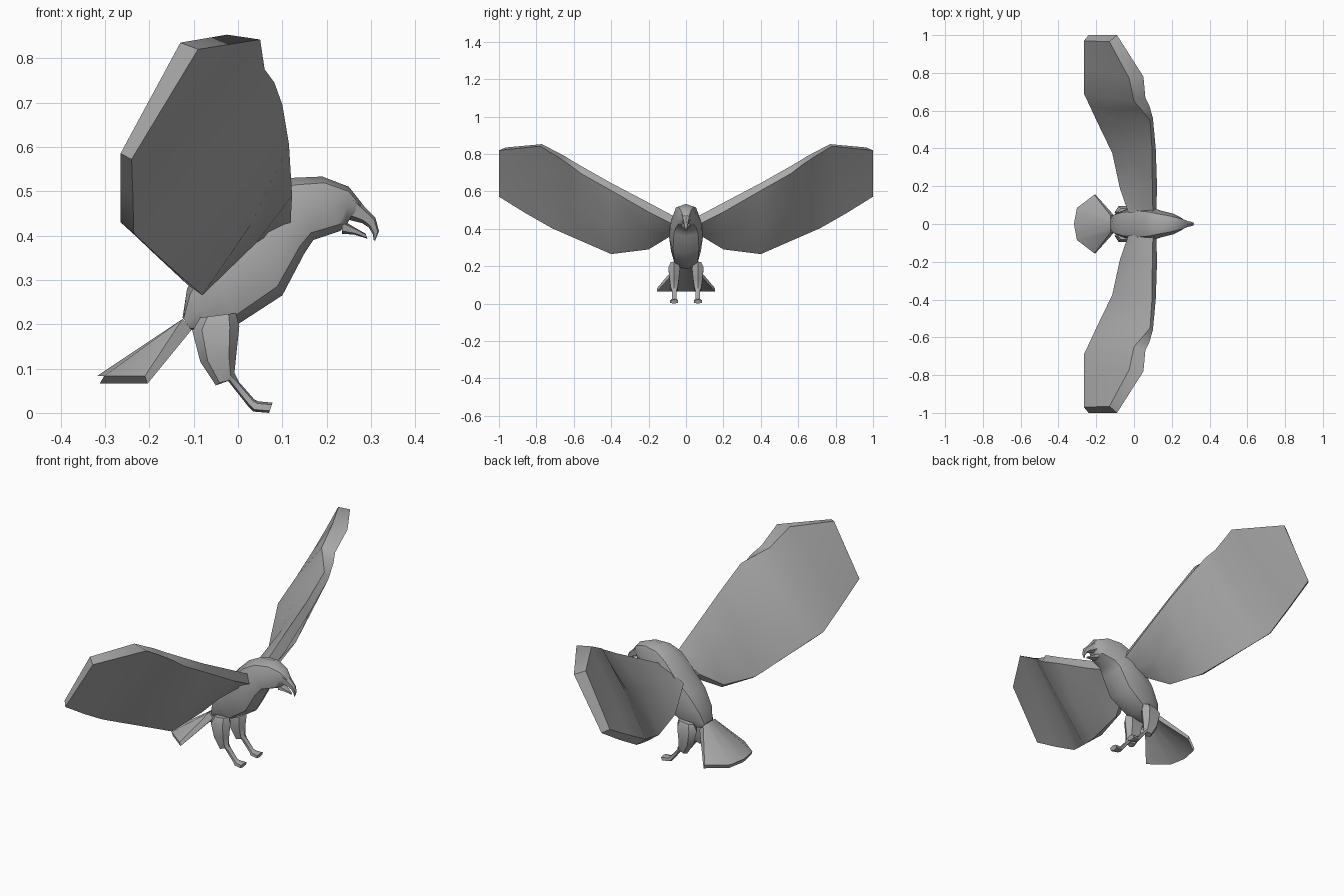
import bpy, bmesh, math
from mathutils import Vector

cube = bpy.data.objects.get("Cube")
if cube:
    bpy.data.objects.remove(cube, do_unlink=True)

grey = bpy.data.materials.new("plumage_grey")
grey.use_nodes = True
colour = (0.4, 0.4, 0.4, 1)
grey.diffuse_color = colour
grey.node_tree.nodes["Principled BSDF"].inputs["Base Color"].default_value = colour


def loft(name, rings, mirror=False, angle=42):
    """Skin a list of equal-length point rings and cap both ends."""
    bm = bmesh.new()
    loops = [[bm.verts.new(p) for p in ring] for ring in rings]
    for a, b in zip(loops, loops[1:]):
        for i in range(len(a)):
            j = (i + 1) % len(a)
            bm.faces.new((a[i], a[j], b[j], b[i]))
    bm.faces.new(loops[0])
    bm.faces.new(loops[-1])
    bmesh.ops.recalc_face_normals(bm, faces=bm.faces)
    mesh = bpy.data.meshes.new(name)
    bm.to_mesh(mesh)
    bm.free()
    obj = bpy.data.objects.new(name, mesh)
    bpy.context.collection.objects.link(obj)
    mesh.materials.append(grey)
    if mirror:
        mod = obj.modifiers.new("mirror", 'MIRROR')
        mod.use_axis = (False, True, False)
        mod.use_mirror_merge = False
    bpy.ops.object.select_all(action='DESELECT')
    obj.select_set(True)
    bpy.context.view_layer.objects.active = obj
    bpy.ops.object.shade_smooth_by_angle(angle=math.radians(angle))


def soften(value, power=.75):
    """Push a sine or cosine outwards for a squarer section."""
    return math.copysign(abs(value) ** power, value)


def tube(name, sections, sides=8, y=0, mirror=False):
    """Loft rounded sections given as upper x, z, lower x, z and half width."""
    rings = []
    for ux, uz, lx, lz, half in sections:
        ring = []
        for i in range(sides):
            t = math.tau * i / sides
            k = (1 + soften(math.cos(t))) / 2
            ring.append((lx + (ux - lx) * k, y + half * soften(math.sin(t)), lz + (uz - lz) * k))
        rings.append(ring)
    loft(name, rings, mirror)


# Body, neck and head
tube("body", [
    (-.125, .215, -.105, .187, .04),
    (-.115, .28, -.05, .185, .062),
    (-.07, .36, .0, .2, .08),
    (.0, .44, .1, .265, .09),
    (.06, .5, .15, .36, .084),
    (.12, .53, .17, .39, .07),
    (.19, .533, .23, .41, .054),
    (.25, .51, .243, .42, .036),
    (.28, .472, .25, .435, .02),
])

# Hooked beak
tube("upper_beak", [
    (.265, .49, .24, .438, .028),
    (.287, .463, .28, .428, .017),
    (.31, .44, .295, .418, .012),
    (.318, .41, .304, .403, .007),
    (.309, .388, .306, .39, .002),
], sides=6)
tube("lower_beak", [
    (.235, .435, .235, .404, .026),
    (.26, .42, .262, .402, .015),
    (.288, .404, .292, .393, .005),
], sides=6)

# Legs and feet
tube("legs", [
    (-.005, .225, -.085, .215, .02),
    (.003, .195, -.103, .185, .035),
    (-.004, .13, -.085, .115, .027),
    (-.008, .09, -.05, .062, .02),
    (.002, .07, -.024, .074, .014),
    (.037, .03, .022, .016, .012),
    (.046, .026, .034, .003, .018),
    (.078, .023, .07, .0, .024),
], sides=6, y=.063, mirror=True)

# Fan tail
fan = [(-.21, -.155), (-.302, -.085), (-.318, 0), (-.302, .085), (-.21, .155)]
root = [-.045, -.024, 0, .024, .045]
loft("tail", [
    [(-.125, y, .212) for y in root] + [(-.105, y, .187) for y in reversed(root)],
    [(x, y, .083) for x, y in fan] + [(x + .006, y, .066) for x, y in reversed(fan)],
])

# Wings: lower and upper leading, upper and lower trailing points,
# then how far the upper and lower skins swell at mid chord
stations = [
    ((.118, .06, .42), (.1, .06, .465), (-.03, .06, .4), (-.005, .06, .375), .005, .005),
    ((.122, .2, .49), (.097, .2, .54), (-.075, .19, .31), (-.055, .2, .29), .02, .012),
    ((.115, .4, .605), (.095, .4, .645), (-.115, .375, .29), (-.08, .4, .265), .025, .018),
    ((.1, .56, .695), (.085, .55, .73), (-.19, .53, .36), (-.16, .56, .335), .02, .01),
    ((.082, .625, .745), (.035, .61, .765), (-.232, .62, .4), (-.2, .645, .372), .015, -.005),
    ((.06, .67, .775), (0, .65, .79), (-.265, .69, .43), (-.235, .72, .405), .01, -.008),
    ((.05, .78, .842), (-.025, .77, .853), (-.265, .83, .505), (-.237, .86, .485), .005, -.005),
    ((-.09, 1, .82), (-.13, .965, .835), (-.265, .97, .585), (-.24, 1, .572), 0, 0),
]
outward = Vector((-.65, -.5, .55))
rings = []
for *corners, swell_up, swell_low in stations:
    low_lead, up_lead, up_trail, low_trail = map(Vector, corners)
    rings.append([low_lead, up_lead, (up_lead + up_trail) / 2 + outward * swell_up,
                  up_trail, low_trail, (low_lead + low_trail) / 2 - outward * swell_low])
loft("wings", rings, mirror=True)
